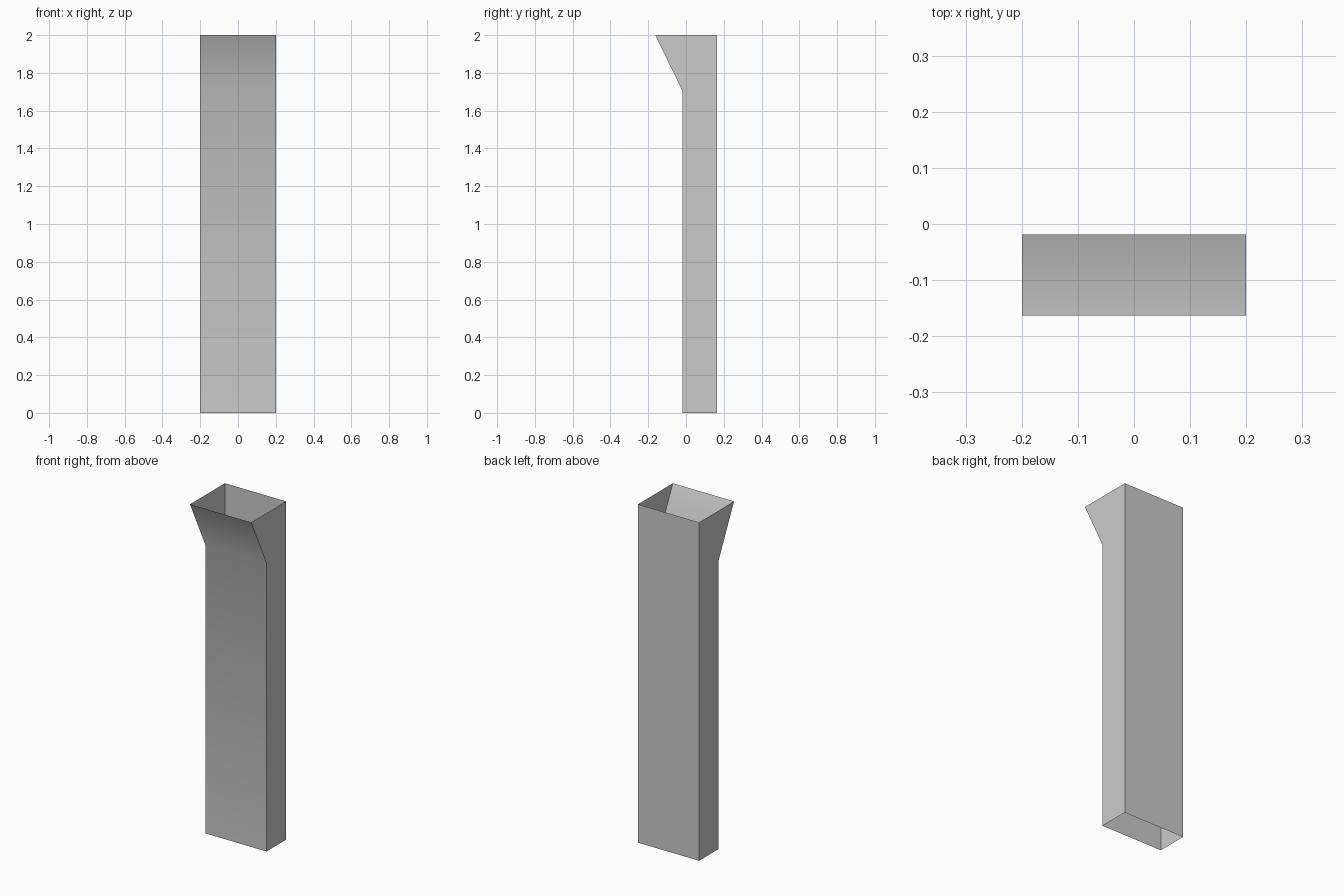
import bpy, bmesh, math

if "Cube" in bpy.data.objects:
    bpy.data.objects.remove(bpy.data.objects["Cube"])

HALF_W = 0.2
# Side profile (y, z): back bottom, front bottom, bend, front lip, back top
PROFILE = [(0.163, 0), (-0.019, 0), (-0.019, 1.705), (-0.163, 2), (0.163, 2)]

# Thin-walled chute, open at the top and bottom
bm = bmesh.new()
left, right = ([bm.verts.new((x, y, z)) for y, z in PROFILE] for x in (-HALF_W, HALF_W))
bm.faces.new(left)
bm.faces.new(right)
# Front wall, flared lip and back wall
for i, j in ((1, 2), (2, 3), (4, 0)):
    bm.faces.new((left[i], left[j], right[j], right[i]))
bmesh.ops.recalc_face_normals(bm, faces=bm.faces)

mesh = bpy.data.meshes.new("open_chute")
bm.to_mesh(mesh)
bm.free()
chute = bpy.data.objects.new("open_chute", mesh)
bpy.context.collection.objects.link(chute)

# Smooth across the front bend, sharp at the corners
bpy.context.view_layer.objects.active = chute
chute.select_set(True)
bpy.ops.object.shade_smooth_by_angle(angle=math.radians(30))
